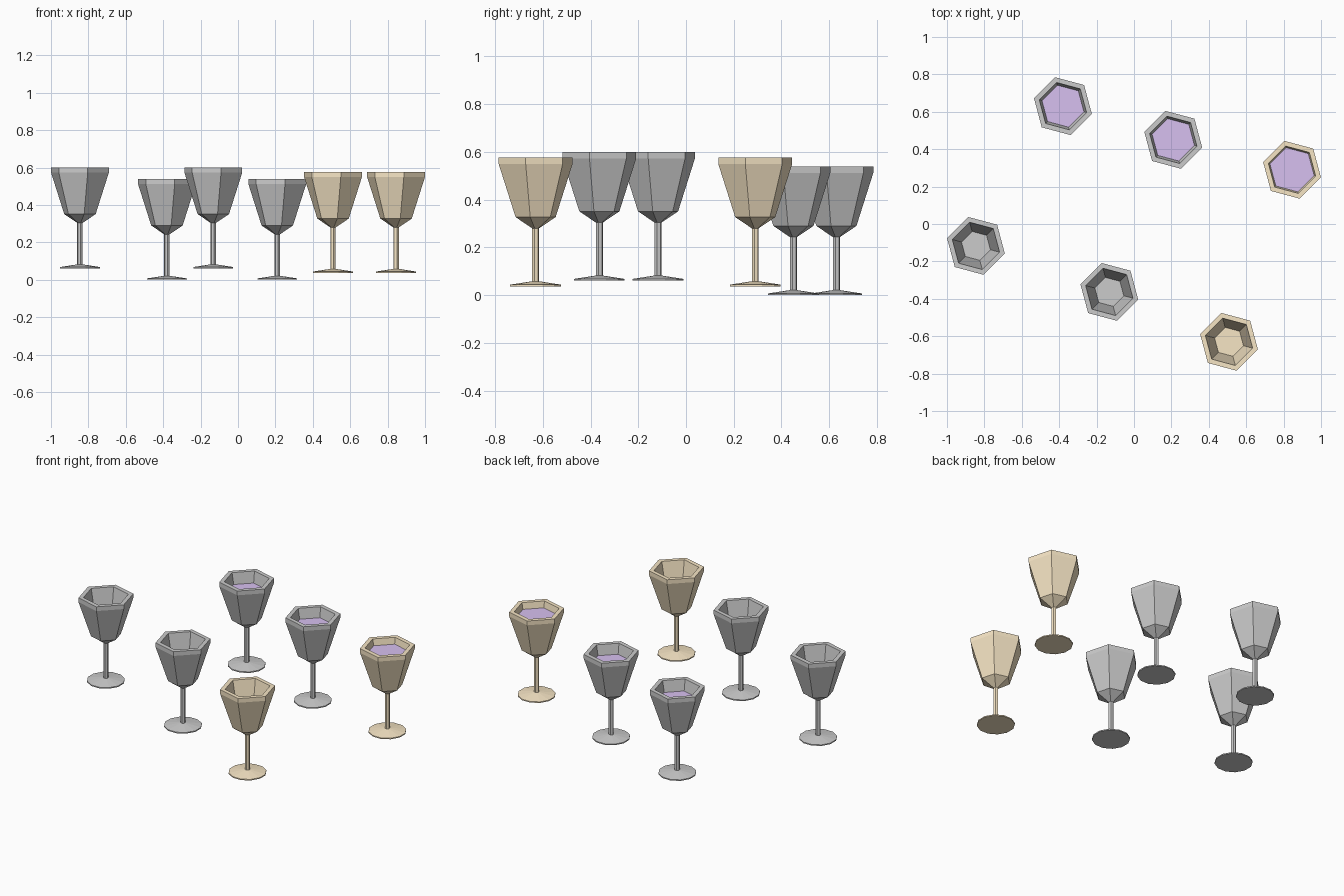
import bpy
from math import cos, sin, pi, radians

if "Cube" in bpy.data.objects:
    bpy.data.objects.remove(bpy.data.objects["Cube"])

PHASE = radians(45)


def material(name, rgb):
    mat = bpy.data.materials.new(name)
    mat.diffuse_color = (*rgb, 1)
    mat.use_nodes = True
    mat.node_tree.nodes["Principled BSDF"].inputs["Base Color"].default_value = mat.diffuse_color
    return mat


def lathe(name, profile, sides, loc, mat=None):
    """Flat-faced solid from (radius, z) rings, capped at both ends."""
    verts = [(r * cos(PHASE + 2 * pi * k / sides), r * sin(PHASE + 2 * pi * k / sides), z)
             for r, z in profile for k in range(sides)]
    faces = []
    for i in range(len(profile) - 1):
        a, b = i * sides, (i + 1) * sides
        for k in range(sides):
            n = (k + 1) % sides
            faces.append((a + k, a + n, b + n, b + k))
    last = (len(profile) - 1) * sides
    if last:
        faces.append(tuple(reversed(range(sides))))
    faces.append(tuple(range(last, last + sides)))
    mesh = bpy.data.meshes.new(name)
    mesh.from_pydata(verts, [], faces)
    obj = bpy.data.objects.new(name, mesh)
    obj.location = loc
    bpy.context.collection.objects.link(obj)
    if mat:
        mesh.materials.append(mat)
    return obj


gold = material("gold", (0.93, 0.79, 0.56))
wine = material("wine", (0.68, 0.53, 0.87))

# Stem, outer bowl, rim, inner bowl and its floor
BOWL = [(0.015, 0.012), (0.015, 0.243), (0.087, 0.29), (0.16, 0.512),
        (0.16, 0.539), (0.131, 0.539), (0.08, 0.30)]
FOOT = [(0.11, 0.0), (0.11, 0.007), (0.016, 0.021)]

# x, y, z, material, wine level (None = empty)
GOBLETS = [
    (-0.38, 0.63, 0.0, None, 0.469),
    (0.21, 0.45, 0.0, None, 0.475),
    (0.845, 0.29, 0.037, gold, 0.499),
    (-0.845, -0.117, 0.061, None, None),
    (-0.132, -0.363, 0.061, None, None),
    (0.508, -0.63, 0.037, gold, None),
]

for i, (x, y, z, mat, level) in enumerate(GOBLETS, 1):
    loc = (x, y, z)
    lathe(f"goblet_bowl_and_stem_{i}", BOWL, 6, loc, mat)
    lathe(f"goblet_foot_{i}", FOOT, 12, loc, mat)
    # Drink surface touching the inner wall
    if level:
        radius = 0.08 + (0.131 - 0.08) * (level - 0.30) / 0.239
        lathe(f"wine_surface_{i}", [(radius, level)], 6, loc, wine)
